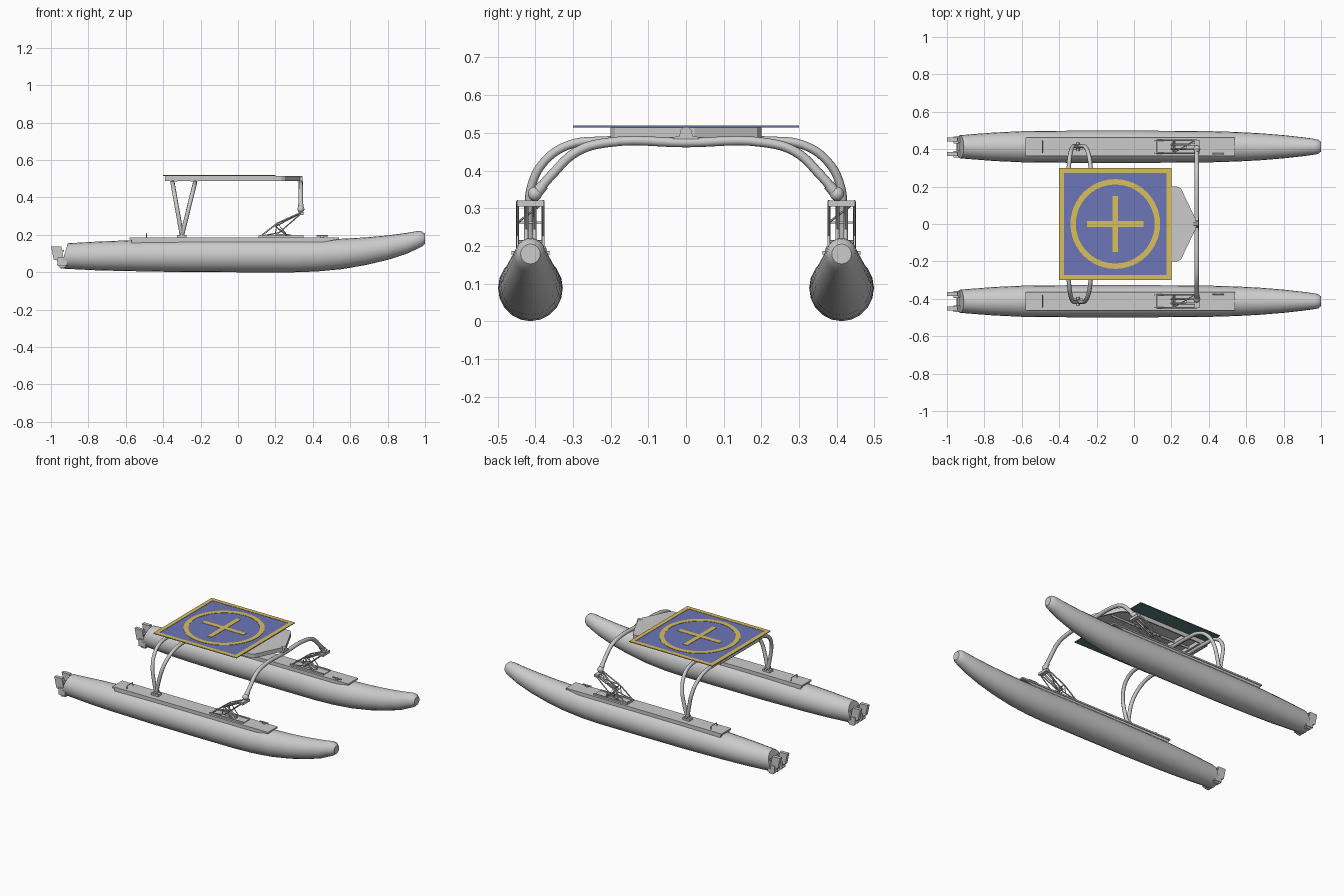
import bpy, bmesh, math
from mathutils import Vector

if "Cube" in bpy.data.objects:
    bpy.data.objects.remove(bpy.data.objects["Cube"])


def material(name, rgb):
    m = bpy.data.materials.new(name)
    m.diffuse_color = (*rgb, 1)
    m.use_nodes = True
    m.node_tree.nodes["Principled BSDF"].inputs["Base Color"].default_value = m.diffuse_color
    return m


BLUE = material("pad_blue", (0.15, 0.18, 0.48))
YELLOW = material("pad_yellow", (0.70, 0.53, 0.11))
TEAL = material("pad_teal", (0.09, 0.20, 0.20))


def finish(name, bm, mat=None, smooth=None):
    bmesh.ops.recalc_face_normals(bm, faces=bm.faces)
    me = bpy.data.meshes.new(name)
    bm.to_mesh(me)
    bm.free()
    ob = bpy.data.objects.new(name, me)
    bpy.context.collection.objects.link(ob)
    if mat:
        me.materials.append(mat)
    if smooth:
        bpy.ops.object.select_all(action='DESELECT')
        ob.select_set(True)
        bpy.context.view_layer.objects.active = ob
        bpy.ops.object.shade_smooth_by_angle(angle=math.radians(smooth))
    return ob


def loft(name, rings, mat=None, smooth=None, closed=False):
    bm = bmesh.new()
    vs = [[bm.verts.new(p) for p in r] for r in rings]
    n = len(vs[0])
    for a, b in zip(vs, vs[1:] + (vs[:1] if closed else [])):
        for i in range(n):
            j = (i + 1) % n
            bm.faces.new((a[i], a[j], b[j], b[i]))
    if not closed:
        bm.faces.new(vs[0])
        bm.faces.new(vs[-1])
    return finish(name, bm, mat, smooth)


def box(name, x0, x1, y0, y1, z0, z1, mat=None):
    return loft(name, [[(x0, y0, z), (x1, y0, z), (x1, y1, z), (x0, y1, z)] for z in (z0, z1)], mat)


def side_profile(name, pts, y0, y1):
    return loft(name, [[(x, y, z) for x, z in pts] for y in (y0, y1)])


def tube(name, pts, r, curved=False, cyclic=False):
    cu = bpy.data.curves.new(name, 'CURVE')
    cu.dimensions = '3D'
    cu.bevel_depth, cu.bevel_resolution, cu.use_fill_caps = r, 2, True
    cu.resolution_u = 6
    sp = cu.splines.new('BEZIER' if curved else 'POLY')
    if curved:
        sp.bezier_points.add(len(pts) - 1)
        for b, p in zip(sp.bezier_points, pts):
            b.co = p
            b.handle_left_type = b.handle_right_type = 'AUTO'
    else:
        sp.points.add(len(pts) - 1)
        for b, p in zip(sp.points, pts):
            b.co = (*p, 1)
    sp.use_cyclic_u = cyclic
    ob = bpy.data.objects.new(name, cu)
    bpy.context.collection.objects.link(ob)
    bpy.ops.object.select_all(action='DESELECT')
    ob.select_set(True)
    bpy.context.view_layer.objects.active = ob
    bpy.ops.object.convert(target='MESH')
    bpy.ops.object.shade_smooth_by_angle(angle=math.radians(50))


def ball(name, c, r):
    bm = bmesh.new()
    bmesh.ops.create_uvsphere(bm, u_segments=12, v_segments=8, radius=r)
    bmesh.ops.translate(bm, verts=bm.verts, vec=Vector(c))
    finish(name, bm, smooth=60)


def both_sides(pts):
    return pts + [(x, -y, z) for x, y, z in reversed(pts) if y > 1e-6]


# hull stations: x, half width, bottom z, top z
STATIONS = [(-.93, .062, .02, .155), (-.75, .076, .010, .164), (-.58, .084, .006, .171),
            (-.3, .086, .001, .175), (0, .086, 0, .176), (.3, .085, 0, .176), (.42, .083, .004, .176),
            (.55, .079, .016, .179), (.68, .072, .038, .186), (.8, .062, .066, .197),
            (.9, .051, .098, .210), (.965, .042, .128, .221), (.985, .038, .138, .218), (1, .026, .152, .205)]

for s, side in ((1, "left"), (-1, "right")):
    cy = s * .413
    # inflatable hull with a raked stern
    rings = []
    for x, w, b, t in STATIONS:
        ring = []
        for k in range(20):
            a = math.tau * k / 20
            rake = .02 * math.sin(a) if x == -.93 else 0
            ring.append((x + rake, cy + w * math.cos(a), (b + t) / 2 + (t - b) / 2 * math.sin(a)))
        rings.append(ring)
    loft(side + "_hull", rings, smooth=40)

    # twin stern pods
    pod = [(-.92, .075), (-.935, .085), (-.945, .138), (-1, .138), (-.985, .068), (-.957, .06),
           (-.967, .042), (-.95, .022), (-.92, .025)]
    for o in (-1, 1):
        y = cy + o * .038
        side_profile(side + "_stern_pod", pod, y - .011, y + .011)
        box(side + "_stern_pod_block", -.965, -.915, y - .02, y + .016, .035, .08)
        tube(side + "_pod_pin", [(-.935, y - .018, .115), (-.935, y + .018, .115)], .006)
    box(side + "_stern_bridge", -.945, -.91, cy - .04, cy + .04, .03, .07)

    # deck tray: skirt and top plank
    side_profile(side + "_deck_skirt", [(-.57, .155), (.42, .155), (.53, .175), (.53, .18), (-.57, .18)],
                 cy - .046, cy + .046)
    box(side + "_deck_plank", -.58, .54, cy - .05, cy + .05, .176, .186)
    box(side + "_suspension_base", .11, .35, cy - .036, cy + .036, .185, .190)
    for o in (-.033, .033):
        box(side + "_base_rail", .11, .35, cy + o - .004, cy + o + .004, .188, .196)
    tube(side + "_deck_hoop", [(-.49, cy - .03, .18), (-.49, cy - .03, .205),
                               (-.49, cy + .03, .205), (-.49, cy + .03, .18)], .003)
    ci = cy - s * .038
    box(side + "_cleat_foot", .44, .46, ci - .006, ci + .006, .185, .193)
    tube(side + "_cleat", [(.42, ci, .195), (.48, ci, .195)], .004)

    # rear leg socket
    box(side + "_leg_socket", -.325, -.275, cy - .016, cy + .016, .184, .2)
    tube(side + "_leg_pivot", [(-.30, cy - .024, .205), (-.30, cy + .024, .205)], .008)

    # front suspension linkage
    for o in (-.034, .034):
        y = cy + o
        tube(side + "_link_arm", [(.12, y, .192), (.21, y, .262), (.335, y, .318)], .004)
        tube(side + "_link_lower", [(.12, y, .192), (.22, y, .212), (.335, y, .312)], .0035)
        tube(side + "_link_brace", [(.20, y, .208), (.21, y, .262), (.27, y, .19)], .003)
    for x, z in ((.12, .192), (.21, .262), (.22, .212)):
        tube(side + "_link_crossbar", [(x, cy - .036, z), (x, cy + .036, z)], .003)
    tube(side + "_link_diagonal", [(.21, cy - .034, .262), (.325, cy + .034, .314)], .003)
    for o in (-.011, .011):
        tube(side + "_damper", [(.27, cy + o, .192), (.20, cy + o, .245), (.325, cy + o, .312)], .0055)
    box(side + "_damper_mount", .20, .28, cy - .007, cy + .007, .188, .205)
    box(side + "_knuckle", .323, .349, cy - .036, cy + .036, .305, .321)
    ball(side + "_ball_joint", (.336, cy - s * .012, .338), .019)
    tube(side + "_joint_sleeve", [(.336, cy - s * .008, .33), (.336, cy - s * .034, .362)], .015)

# rear arches, splaying from one pivot on each hull
REAR = [(.413, .195), (.417, .29), (.41, .36), (.375, .425), (.31, .468), (.22, .479), (0, .479)]
for name, dx in (("rear_arch_aft", -.05), ("rear_arch_fore", .07)):
    tube(name, both_sides([(-.30 + dx * (z - .195) / .284, y, z) for y, z in REAR]), .0115, True)

# front arch and its central pivot
FRONT = [(.402, .335), (.355, .39), (.29, .45), (.21, .474), (0, .474)]
tube("front_arch", both_sides([(.336, y, z) for y, z in FRONT]), .0125, True)
dome = [(-.035, .484), (.035, .484), (.035, .489), (.018, .491), (.014, .508),
        (.006, .515), (-.006, .515), (-.014, .508), (-.018, .491), (-.035, .489)]
loft("arch_pivot", [[(x, y, z) for y, z in dome] for x in (.318, .344)])

# payload tray, open below
outline = [(-.39, -.2), (.232, -.2), (.252, -.188), (.332, -.022),
           (.332, .022), (.252, .188), (.232, .2), (-.39, .2)]
loft("tray_top", [[(x, y, z) for x, y in outline] for z in (.507, .514)])
inner = [((x + .03) * .972 - .03, y * .96) for x, y in outline]
loft("tray_rim", [[(x, y, z) for x, y in o] for o, z in
                  ((outline, .488), (outline, .508), (inner, .508), (inner, .488))], closed=True)
for x in (-.345, -.235):
    box("tray_clamp", x - .018, x + .018, -.2, .2, .484, .507)
for s in (-1, 1):
    tube("tray_stringer", [(-.38, s * .1, .498), (.25, s * .1, .498)], .007)

# landing pad: sheet, border, ring and cross
box("pad_underside", -.4, .2, -.3, .3, .5145, .5165, TEAL)
box("pad_sheet", -.4, .2, -.3, .3, .5165, .5175, BLUE)


def square(h, z):
    return [(-.1 + h * a, h * b, z) for a, b in ((-1, -1), (1, -1), (1, 1), (-1, 1))]


def circle(r, z):
    return [(-.1 + r * math.cos(math.tau * k / 48), r * math.sin(math.tau * k / 48), z) for k in range(48)]


lo, hi = .5172, .5195
for name, f, outer, inner_r in (("pad_border", square, .3, .273), ("pad_ring", circle, .24, .211)):
    loft(name, [f(outer, lo), f(outer, hi), f(inner_r, hi), f(inner_r, lo)], YELLOW, closed=True)
L, W = .15, .015
cross = [(-L, -W), (-W, -W), (-W, -L), (W, -L), (W, -W), (L, -W),
         (L, W), (W, W), (W, L), (-W, L), (-W, W), (-L, W)]
loft("pad_cross", [[(x - .1, y, z) for x, y in cross] for z in (lo, hi)], YELLOW)
